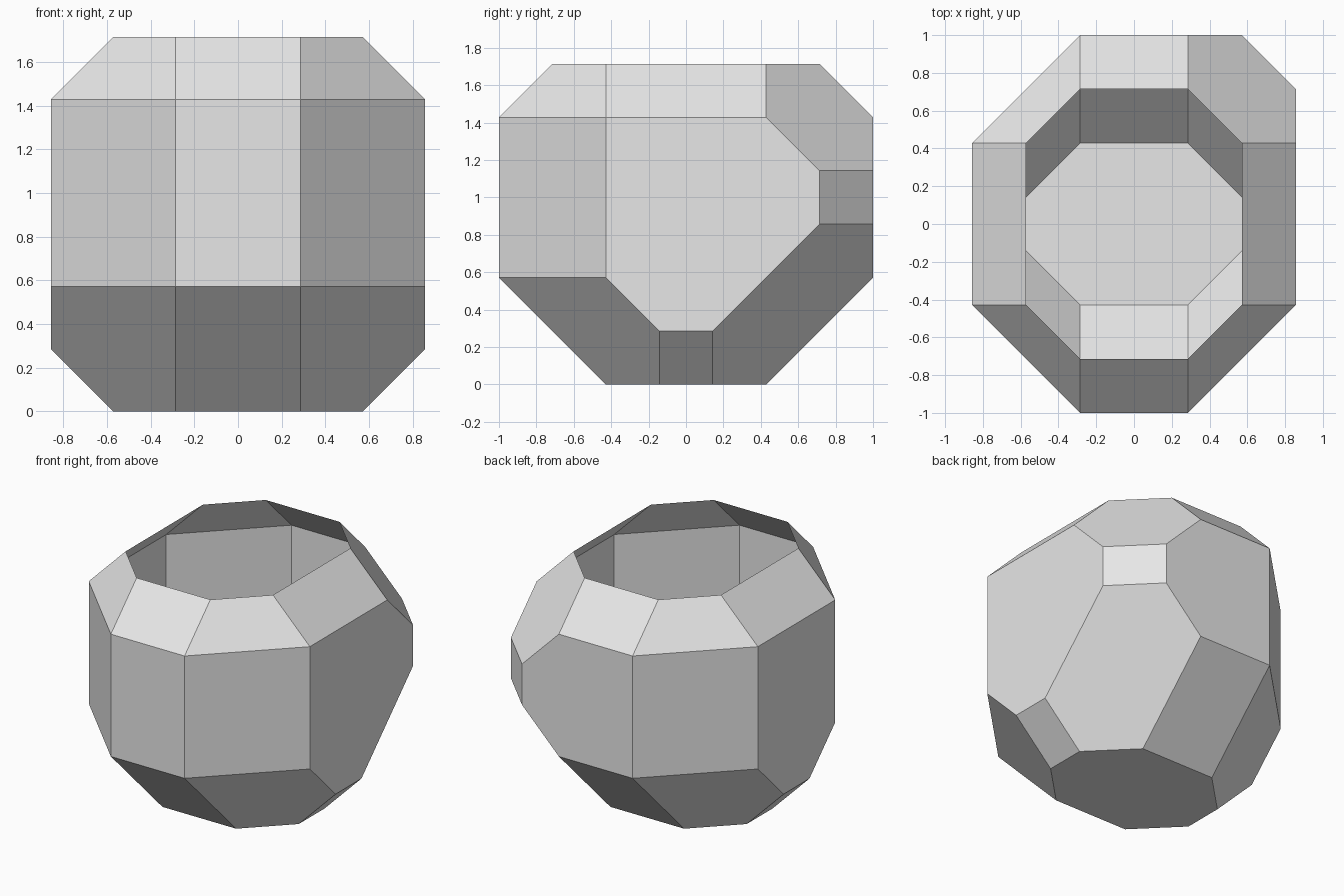
import bpy
import bmesh
from mathutils import Vector

old = bpy.data.objects.get("Cube")
if old:
    bpy.data.objects.remove(old, do_unlink=True)

UNIT = 1 / 7  # everything sits on a regular grid of this size


def make_material(name, rgb):
    mat = bpy.data.materials.new(name)
    mat.use_nodes = True
    mat.diffuse_color = (*rgb, 1)
    mat.node_tree.nodes["Principled BSDF"].inputs["Base Color"].default_value = (*rgb, 1)
    return mat


# Corner points of one quadrant, shared by all four quadrants
shared = [(4, 3, 12), (2, 5, 12), (6, 3, 10), (2, 7, 10),
          (2, 7, 4), (6, 1, 2), (4, 1, 0), (2, 3, 0)]
plain_corner = [(6, 3, 4)]
# The back left corner bulges outward with a small upright facet
bulged_corner = [(6, 5, 8), (4, 7, 8), (6, 5, 6), (4, 7, 6)]

bm = bmesh.new()
for sx in (-1, 1):
    for sy in (-1, 1):
        extra = bulged_corner if sx > 0 and sy > 0 else plain_corner
        for x, y, z in shared + extra:
            bm.verts.new(Vector((sx * x, sy * y, z)) * UNIT)

# Wrap the points in a faceted skin and merge coplanar triangles
bmesh.ops.convex_hull(bm, input=bm.verts[:])
bmesh.ops.dissolve_limit(bm, angle_limit=0.02, verts=bm.verts[:], edges=bm.edges[:])
bmesh.ops.recalc_face_normals(bm, faces=bm.faces[:])

# Open the top to leave a thin hollow shell
top = [f for f in bm.faces if f.normal.z > 0.99]
bmesh.ops.delete(bm, geom=top, context="FACES")

mesh = bpy.data.meshes.new("faceted_bowl")
bm.to_mesh(mesh)
bm.free()
mesh.materials.append(make_material("light_grey", (0.8, 0.8, 0.8)))
bowl = bpy.data.objects.new("faceted_bowl", mesh)
bpy.context.collection.objects.link(bowl)
